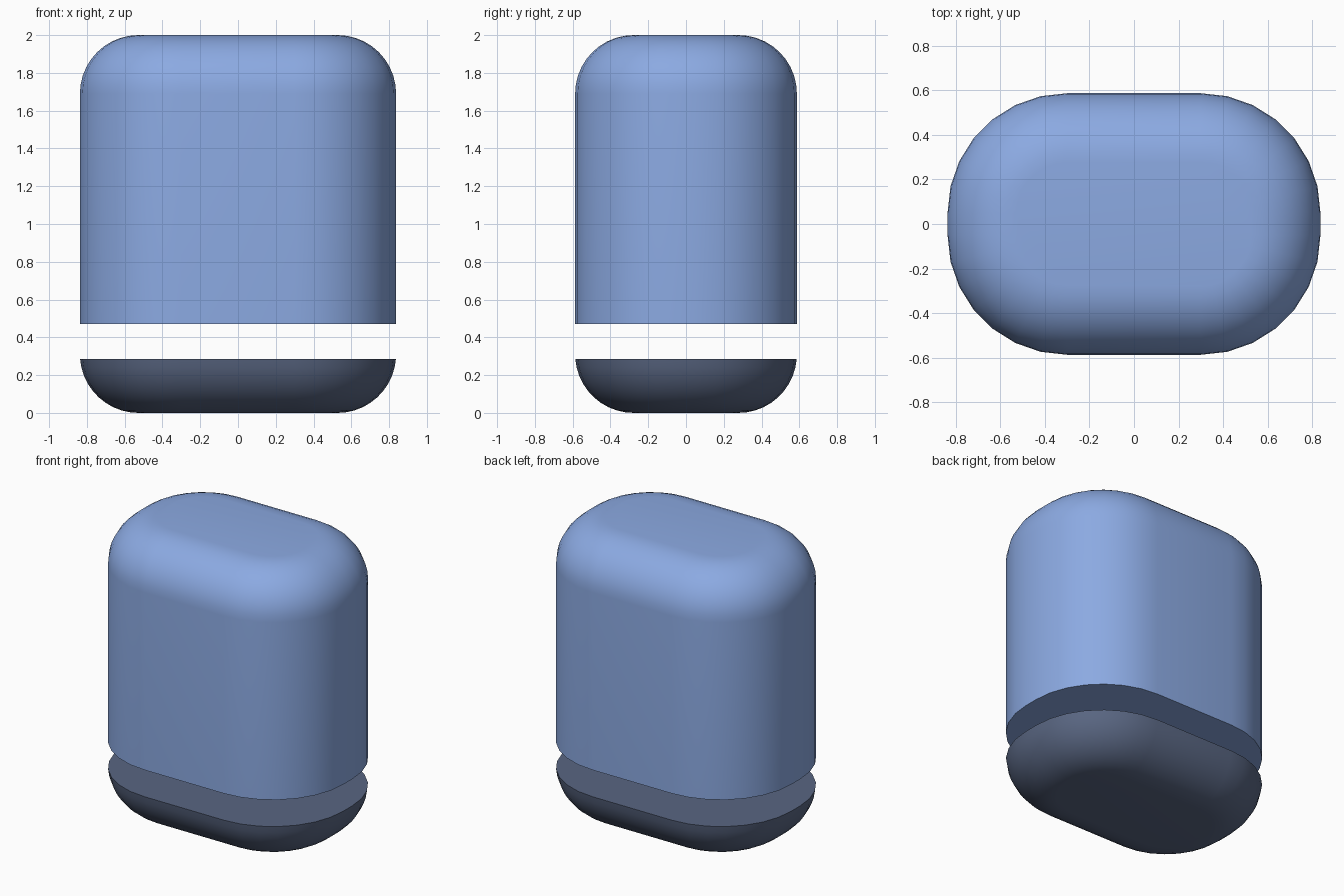
import bpy, bmesh, math

if "Cube" in bpy.data.objects:
    bpy.data.objects.remove(bpy.data.objects["Cube"])

HALF_X, HALF_Y = 0.837, 0.587   # outline half sizes
CORNER = 0.537                  # outline corner radius
FILLET = 0.31                   # rounding of the top and bottom edges
HEIGHT = 2.0
CORNER_STEPS, FILLET_STEPS = 7, 10


def material(name, color):
    m = bpy.data.materials.new(name)
    m.diffuse_color = (*color, 1)
    m.use_nodes = True
    m.node_tree.nodes["Principled BSDF"].inputs["Base Color"].default_value = m.diffuse_color
    return m


def outline(inset):
    """Rounded rectangle, shrunk evenly by inset."""
    r = CORNER - inset
    cx, cy = HALF_X - CORNER, HALF_Y - CORNER
    pts = []
    for q, (sx, sy) in enumerate([(1, 1), (-1, 1), (-1, -1), (1, -1)]):
        for i in range(CORNER_STEPS + 1):
            a = math.pi / 2 * (q + i / CORNER_STEPS)
            pts.append((sx * cx + r * math.cos(a), sy * cy + r * math.sin(a)))
    return pts


def loft(name, levels, mat):
    """Capped solid through (z, inset) levels, listed from bottom to top."""
    bm = bmesh.new()
    rings = [[bm.verts.new((x, y, z)) for x, y in outline(d)] for z, d in levels]
    n = len(rings[0])
    for a, b in zip(rings, rings[1:]):
        for i in range(n):
            j = (i + 1) % n
            bm.faces.new((a[i], a[j], b[j], b[i]))
    bm.faces.new(rings[0][::-1])
    bm.faces.new(rings[-1])
    me = bpy.data.meshes.new(name)
    bm.to_mesh(me)
    bm.free()
    ob = bpy.data.objects.new(name, me)
    bpy.context.collection.objects.link(ob)
    me.materials.append(mat)
    bpy.ops.object.select_all(action='DESELECT')
    ob.select_set(True)
    bpy.context.view_layer.objects.active = ob
    bpy.ops.object.shade_smooth_by_angle(angle=math.radians(35))
    return ob


def fillet(end_angle):
    """(distance from the end plane, inset) along the rounded edge."""
    return [(FILLET * (1 - math.sin(t)), FILLET * (1 - math.cos(t)))
            for t in (math.pi / 2 + (end_angle - math.pi / 2) * i / FILLET_STEPS
                      for i in range(FILLET_STEPS + 1))]


blue = material("light_blue", (0.26, 0.40, 0.76))
slate = material("slate_blue", (0.100, 0.133, 0.223))

# Base dish, cut off just below the end of its rounding
loft("base", fillet(math.asin((FILLET - 0.286) / FILLET)), slate)

# Tall upper body with rounded top, floating above the base
top = [(HEIGHT - d, inset) for d, inset in reversed(fillet(0))]
loft("upper_body", [(0.47, 0.0)] + top, blue)
